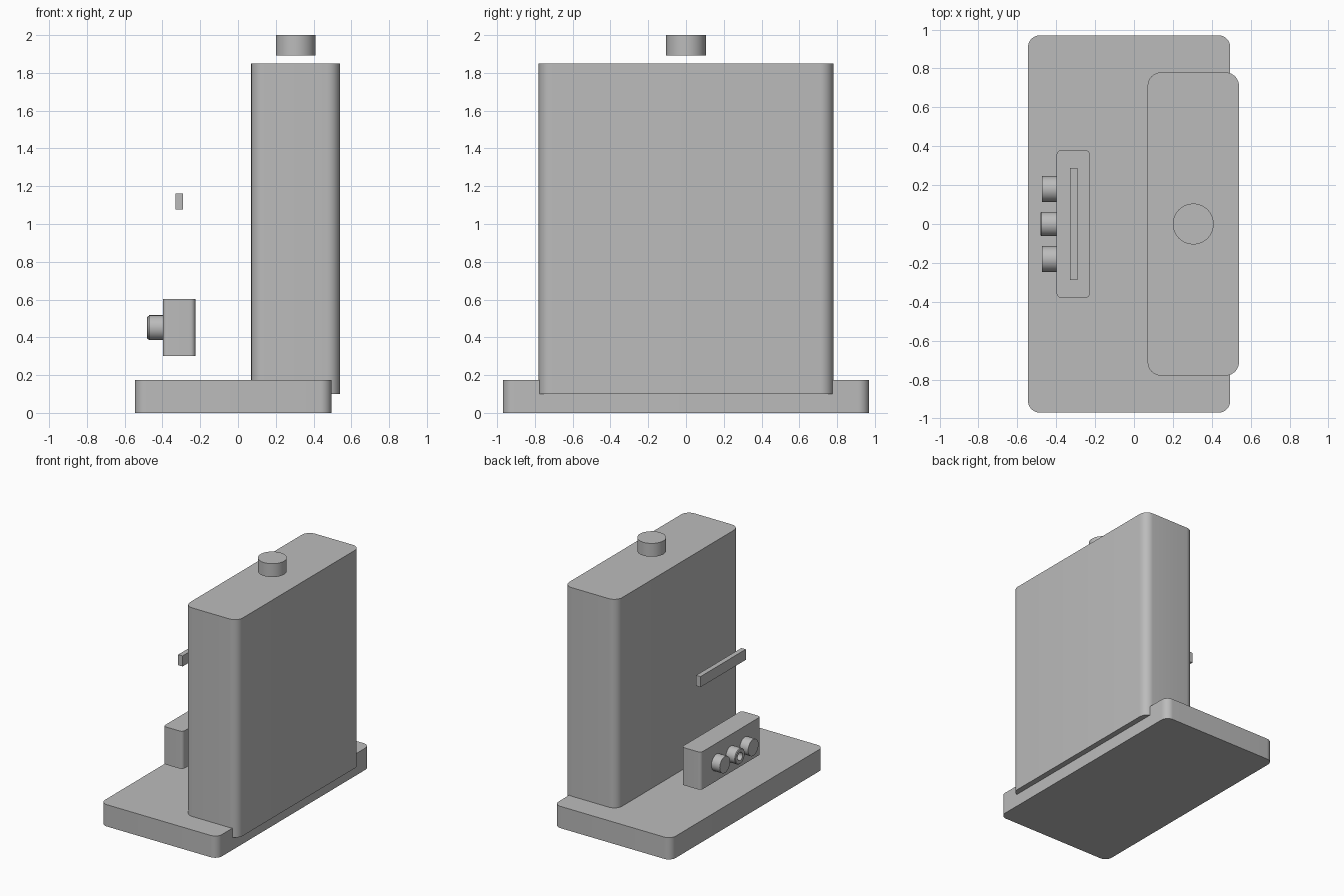
import bpy, bmesh, math
from mathutils import Matrix

cube = bpy.data.objects.get("Cube")
if cube:
    bpy.data.objects.remove(cube, do_unlink=True)

grey = bpy.data.materials.new("plain grey")
grey.use_nodes = True
colour = (0.5, 0.5, 0.5, 1)
grey.diffuse_color = colour
grey.node_tree.nodes["Principled BSDF"].inputs["Base Color"].default_value = colour


def finish(name, bm):
    bmesh.ops.recalc_face_normals(bm, faces=bm.faces[:])
    mesh = bpy.data.meshes.new(name)
    bm.to_mesh(mesh)
    bm.free()
    mesh.materials.append(grey)
    obj = bpy.data.objects.new(name, mesh)
    bpy.context.collection.objects.link(obj)
    bpy.ops.object.select_all(action='DESELECT')
    obj.select_set(True)
    bpy.context.view_layer.objects.active = obj
    bpy.ops.object.shade_smooth_by_angle(angle=math.radians(30))
    return obj


def block(name, x, y_half, z, radius=0):
    """Box with rounded vertical edges; x and z are (low, high)."""
    bm = bmesh.new()
    size = Matrix.Diagonal((x[1] - x[0], 2 * y_half, z[1] - z[0], 1))
    place = Matrix.Translation((sum(x) / 2, 0, sum(z) / 2))
    bmesh.ops.create_cube(bm, size=1, matrix=place @ size)
    if radius:
        upright = [e for e in bm.edges
                   if abs(e.verts[0].co.z - e.verts[1].co.z) > 0.01]
        bmesh.ops.bevel(bm, geom=upright, offset=radius, segments=8,
                        profile=0.5, affect='EDGES')
    return finish(name, bm)


def lathe(name, profile, matrix, sides=48):
    """Spin a (radius, height) profile, closed at both ends, about local z."""
    bm = bmesh.new()
    rings = []
    for r, h in profile:
        rings.append([bm.verts.new((r * math.cos(a), r * math.sin(a), h))
                      for a in (math.tau * i / sides for i in range(sides))])
    for low, high in zip(rings, rings[1:]):
        for i in range(sides):
            j = (i + 1) % sides
            bm.faces.new((low[i], low[j], high[j], high[i]))
    bm.faces.new(rings[0][::-1])
    bm.faces.new(rings[-1])
    bm.transform(matrix)
    return finish(name, bm)


# Base and tall tank overhanging its edge
block("base_plate", (-0.545, 0.495), 0.97, (0, 0.175), 0.06)
block("tall_tank", (0.07, 0.54), 0.78, (0.1, 1.85), 0.07)

# Floating cap above the tank
lathe("tank_cap", [(0.105, 1.893), (0.105, 2.0)], Matrix.Translation((0.305, 0, 0)))

# Control box and handle bar
block("control_box", (-0.398, -0.226), 0.38, (0.302, 0.604), 0.025)
block("handle_bar", (-0.33, -0.291), 0.287, (1.076, 1.161))

# Knobs pointing out of the box towards -x
outward = Matrix.Rotation(-math.pi / 2, 4, 'Y')
for name, y in (("back_knob", 0.18), ("front_knob", -0.18)):
    lathe(name, [(0.066, 0), (0.066, 0.076)],
          Matrix.Translation((-0.396, y, 0.451)) @ outward)
lathe("middle_socket",
      [(0.062, 0), (0.062, 0.08), (0.057, 0.085), (0.032, 0.085), (0.032, 0.04)],
      Matrix.Translation((-0.396, 0, 0.451)) @ outward)
